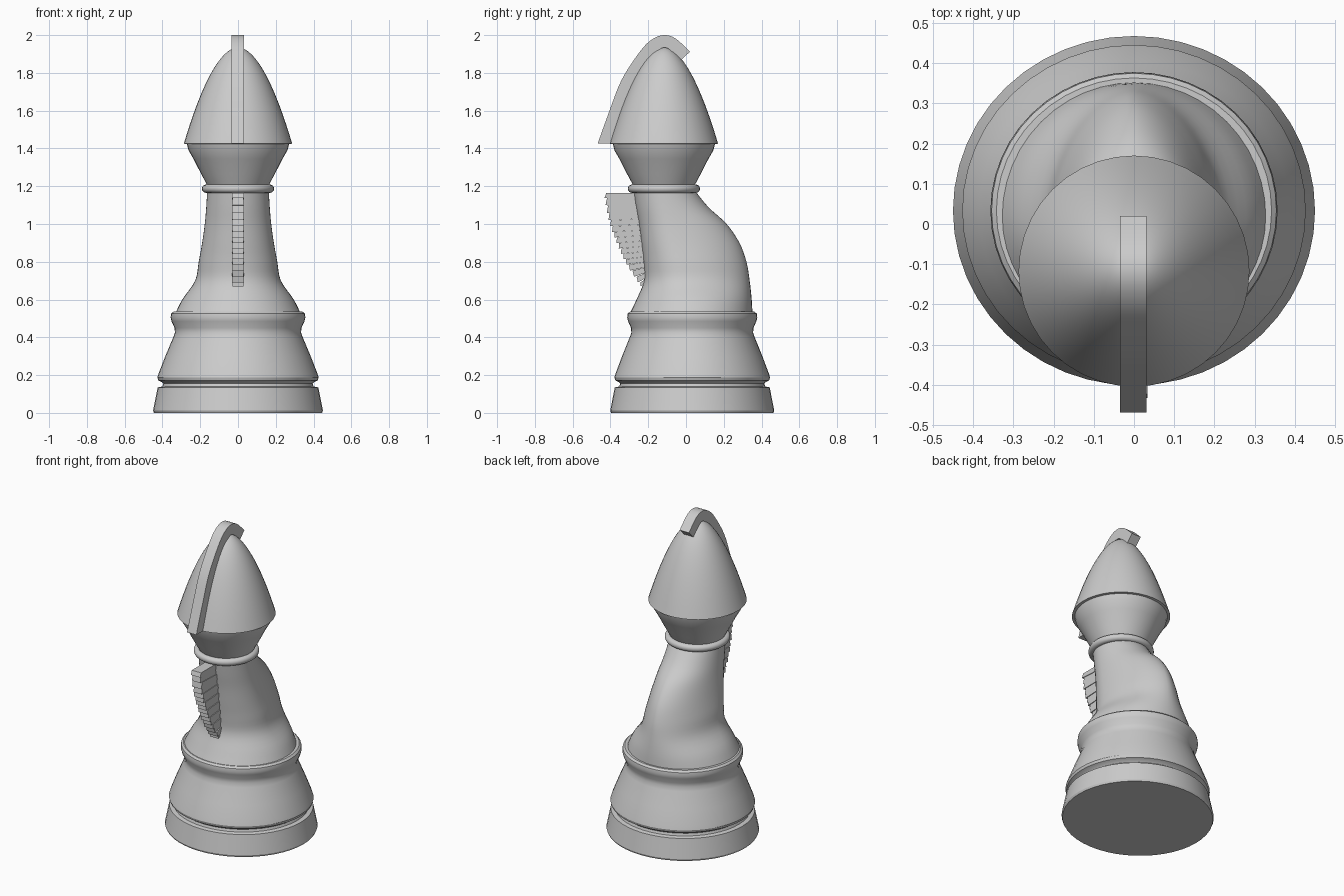
import bpy, bmesh, math
from mathutils import Vector

cube = bpy.data.objects.get("Cube")
if cube:
    bpy.data.objects.remove(cube, do_unlink=True)

GREY = (0.6, 0.6, 0.6, 1)
mat = bpy.data.materials.new("stone grey")
mat.use_nodes = True
mat.diffuse_color = GREY
mat.node_tree.nodes["Principled BSDF"].inputs["Base Color"].default_value = GREY

NECK_Y = -0.117


def finish(name, bm, smooth=True, angle=32):
    bmesh.ops.recalc_face_normals(bm, faces=bm.faces)
    me = bpy.data.meshes.new(name)
    bm.to_mesh(me)
    bm.free()
    ob = bpy.data.objects.new(name, me)
    bpy.context.collection.objects.link(ob)
    me.materials.append(mat)
    if smooth:
        bpy.ops.object.select_all(action="DESELECT")
        ob.select_set(True)
        bpy.context.view_layer.objects.active = ob
        bpy.ops.object.shade_smooth_by_angle(angle=math.radians(angle))
    return ob


def loft(name, rings, angle=32):
    """Skin a stack of equal-length point rings and cap both ends."""
    bm = bmesh.new()
    rows = [[bm.verts.new(p) for p in ring] for ring in rings]
    n = len(rows[0])
    for low, high in zip(rows, rows[1:]):
        for i in range(n):
            j = (i + 1) % n
            bm.faces.new((low[i], low[j], high[j], high[i]))
    bm.faces.new(rows[0])
    bm.faces.new(rows[-1])
    return finish(name, bm, angle=angle)


def ring(r, z, cy, ratio=1.0, n=40):
    turn = [2 * math.pi * i / n for i in range(n)]
    return [(r * math.cos(t), cy + r * ratio * math.sin(t), z) for t in turn]


def lathe(name, profile, cy, ratio=1.0, n=40, angle=32):
    return loft(name, [ring(r, z, cy, ratio, n) for r, z in profile], angle)


# Turned base: plinth, groove, tapered drum and upper rim
lathe("base", [
    (0.445, 0), (0.45, 0.012), (0.425, 0.135), (0.40, 0.14), (0.395, 0.155),
    (0.405, 0.164), (0.422, 0.172), (0.427, 0.188), (0.42, 0.21),
    (0.385, 0.30), (0.343, 0.40), (0.334, 0.425), (0.336, 0.45),
    (0.352, 0.485), (0.357, 0.505), (0.354, 0.525), (0.342, 0.536)],
    0.033, 0.965, 48)

# Body sections: height, half width, front y, back y, back narrowing
sections = [
    (0.52, 0.335, -0.30, 0.352, 1.0), (0.60, 0.295, -0.262, 0.348, 1.05),
    (0.70, 0.227, -0.222, 0.337, 1.1), (0.80, 0.208, -0.225, 0.320, 1.2),
    (0.90, 0.190, -0.237, 0.283, 1.2), (1.00, 0.176, -0.25, 0.215, 1.15),
    (1.09, 0.168, -0.266, 0.118, 1.05), (1.18, 0.163, -0.28, 0.045, 1.0)]


def body_ring(z, w, front, back, power, n=48):
    mid = front + w * 0.95
    pts = []
    for i in range(n):
        t = 2 * math.pi * i / n
        c, s = math.cos(t), math.sin(t)
        if s > 0:
            x = math.copysign(abs(c) ** power, c) * w
            y = mid + (back - mid) * s
        else:
            x, y = w * c, mid + (mid - front) * s
        pts.append((x, y, z))
    return pts


def spline_rows(rows, steps=4):
    """Catmull-Rom refinement of the section list."""
    out = []
    for i in range(len(rows) - 1):
        a, b, c, d = (rows[min(max(i + k, 0), len(rows) - 1)] for k in (-1, 0, 1, 2))
        for s in range(steps):
            t = s / steps
            out.append([q + 0.5 * t * (r - p + t * (2 * p - 5 * q + 4 * r - u
                        + t * (3 * (q - r) + u - p)))
                        for p, q, r, u in zip(a, b, c, d)])
    out.append(list(rows[-1]))
    return out


loft("body", [body_ring(*row) for row in spline_rows(sections)], 40)

# Neck ring
collar = [(0.160, 1.165)]
for i in range(9):
    a = -math.pi / 2 + math.pi * i / 8
    collar.append((0.169 + 0.022 * math.cos(a), 1.187 + 0.022 * math.sin(a)))
collar.append((0.160, 1.209))
lathe("neck_ring", collar, NECK_Y)

# Flared head under the helmet
lathe("head", [(0.160, 1.20), (0.195, 1.265), (0.236, 1.345),
               (0.262, 1.39), (0.272, 1.43)], NECK_Y)

# Pointed dome helmet
dome = [(0.27, 1.424)]
for i in range(19):
    f = i / 18.3
    dome.append((0.287 * (1 - f) ** 1.06, 1.425 + 0.51 * (1 - (1 - f) ** 2)))
lathe("helmet", dome, NECK_Y, n=40)


def prism(bm, outline, half, cx=0.0):
    """Extrude a closed (y, z) outline sideways."""
    left = [bm.verts.new((cx - half, y, z)) for y, z in outline]
    right = [bm.verts.new((cx + half, y, z)) for y, z in outline]
    n = len(outline)
    bm.faces.new(left)
    bm.faces.new(right[::-1])
    for i in range(n):
        j = (i + 1) % n
        bm.faces.new((left[i], left[j], right[j], right[i]))


# Arched crest strip over the helmet
arch = spline_rows([(-0.468, 1.425), (-0.405, 1.60), (-0.34, 1.765),
                    (-0.246, 1.91), (-0.183, 1.975), (-0.119, 2.0),
                    (-0.055, 1.982), (0.02, 1.912)])
inner = []
for i, p in enumerate(arch):
    d = Vector(arch[min(i + 1, len(arch) - 1)]) - Vector(arch[max(i - 1, 0)])
    d.normalize()
    inner.append((p[0] + d.y * 0.066, p[1] - d.x * 0.066))
inner[0] = (-0.40, 1.425)
bm = bmesh.new()
for i in range(len(arch) - 1):
    prism(bm, [arch[i], arch[i + 1], inner[i + 1], inner[i]], 0.033, -0.002)
bmesh.ops.remove_doubles(bm, verts=bm.verts, dist=0.0001)
# drop the internal walls between segments
walls = [f for f in bm.faces if all(len(e.link_faces) > 2 for e in f.edges)]
bmesh.ops.delete(bm, geom=walls, context="FACES")
finish("helmet_crest", bm)

# Fanned mane of overlapping slabs
edge = spline_rows([(-0.43, 1.164), (-0.405, 1.02), (-0.362, 0.90),
                    (-0.31, 0.785), (-0.235, 0.67)])
bm = bmesh.new()
count = len(edge) - 1
for i in range(count):
    (y0, z0), (y1, z1) = edge[i], edge[i + 1]
    in0 = 1.164 - 0.47 * (i / count) ** 0.9
    in1 = 1.164 - 0.47 * ((i + 1) / count) ** 0.9
    half = 0.033 if i % 2 == 0 else 0.029
    prism(bm, [(y0 + 0.008, z0), (y1 - 0.006, z1), (-0.20, in1), (-0.20, in0)], half)
finish("mane", bm, smooth=False)
